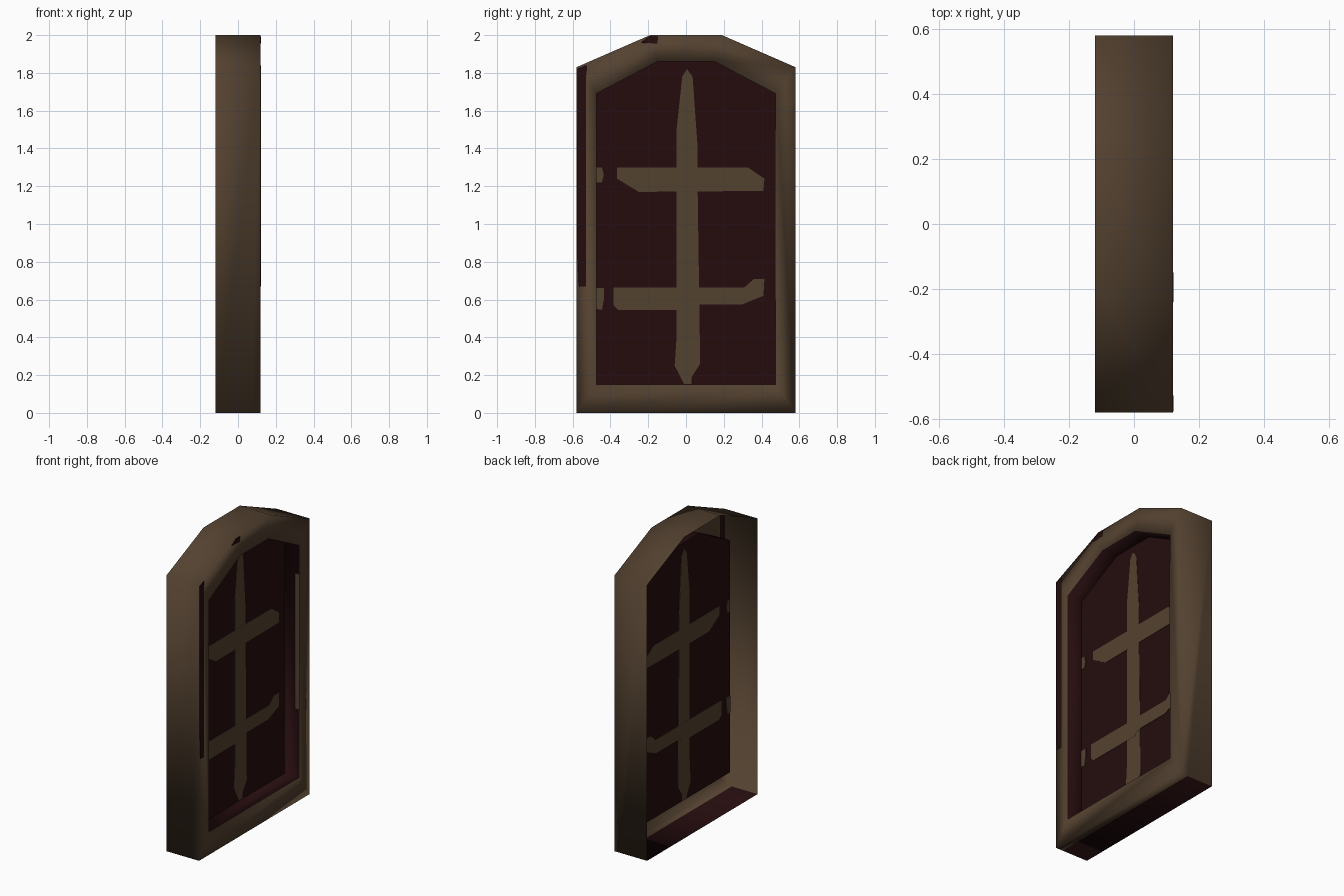
import bpy, bmesh

if "Cube" in bpy.data.objects:
    bpy.data.objects.remove(bpy.data.objects["Cube"])

# ---- colours
def mat(name, rgb):
    m = bpy.data.materials.new(name)
    m.diffuse_color = (*rgb, 1)
    m.use_nodes = True
    m.node_tree.nodes["Principled BSDF"].inputs["Base Color"].default_value = m.diffuse_color
    return m

BROWN = mat("weathered_brown", (0.088, 0.054, 0.030))
RED = mat("dark_red_glass", (0.018, 0.0036, 0.0042))

FRONT, BACK, PANE = 0.12, -0.12, 0.01     # x depths of rim, open back and pane


def make(name, bm, mats, smooth=False):
    me = bpy.data.meshes.new(name)
    for f in bm.faces:
        f.smooth = smooth
    bm.to_mesh(me)
    bm.free()
    for m in mats:
        me.materials.append(m)
    ob = bpy.data.objects.new(name, me)
    bpy.context.collection.objects.link(ob)
    return ob


def arch(half, bottom, shoulder, top_half, top):
    """Pointed-arch outline (y, z), counter-clockwise seen from +x."""
    return [(-half, bottom), (half, bottom), (half, shoulder),
            (top_half, top), (-top_half, top), (-half, shoulder)]


def plate(name, pts, m, x0, x1):
    """Thin prism from a (y, z) outline between two x depths."""
    bm = bmesh.new()
    a = [bm.verts.new((x0, y, z)) for y, z in pts]
    b = [bm.verts.new((x1, y, z)) for y, z in pts]
    bm.faces.new(a)
    bm.faces.new(b[::-1])
    n = len(pts)
    for i in range(n):
        j = (i + 1) % n
        bm.faces.new((a[i], b[i], b[j], a[j]))
    bmesh.ops.recalc_face_normals(bm, faces=bm.faces)
    return make(name, bm, [m])


OUTER = arch(0.58, 0.0, 1.83, 0.19, 2.0)
INNER = arch(0.475, 0.15, 1.69, 0.15, 1.86)

# ---- hollow frame shell: outer wall, front rim, inner lip (open at the back)
bm = bmesh.new()
ring = lambda x, pts: [bm.verts.new((x, y, z)) for y, z in pts]
ob_, of = ring(BACK, OUTER), ring(FRONT, OUTER)
inf, inb = ring(FRONT, INNER), ring(PANE, INNER)
for i in range(6):
    j = (i + 1) % 6
    wall = bm.faces.new((of[j], of[i], ob_[i], ob_[j]))
    bm.faces.new((of[i], of[j], inf[j], inf[i]))
    lip = bm.faces.new((inf[i], inf[j], inb[j], inb[i]))
    lip.material_index = 1
    if i == 0:
        floor = wall
# red underside behind the brown front strip
geom = [floor] + list(floor.edges) + list(floor.verts)
bmesh.ops.bisect_plane(bm, geom=geom, plane_co=(0.07, 0, 0), plane_no=(1, 0, 0))
bm.normal_update()
for f in bm.faces:
    c = f.calc_center_median()
    if f.normal.z < -0.9 and c.z < 0.01 and c.x < 0.07:
        f.material_index = 1
make("window_frame", bm, [BROWN, RED], smooth=True)

# ---- single-sheet pane
bm = bmesh.new()
bm.faces.new([bm.verts.new((PANE, y, z)) for y, z in INNER])
make("pane", bm, [RED])

# ---- painted glazing bars, visible from both sides
bars = {
    "upright_bar": [(-0.01, 0.152), (0.03, 0.152), (0.03, 0.19), (0.075, 0.26),
                    (0.062, 1.16), (0.062, 1.4), (0.035, 1.78), (0.005, 1.82),
                    (-0.02, 1.78), (-0.05, 1.5), (-0.05, 0.4), (-0.06, 0.25)],
    "upper_bar": [(-0.25, 1.17), (0.41, 1.175), (0.415, 1.24), (0.33, 1.298),
                  (-0.365, 1.298), (-0.365, 1.24)],
    "lower_bar": [(-0.36, 0.545), (0.02, 0.545), (0.06, 0.575), (0.3, 0.575),
                  (0.41, 0.62), (0.415, 0.71), (0.36, 0.71), (0.31, 0.665),
                  (-0.385, 0.665), (-0.385, 0.57)],
    "upper_bar_stub": [(-0.474, 1.22), (-0.445, 1.22), (-0.435, 1.26), (-0.445, 1.3), (-0.474, 1.3)],
    "lower_bar_stub": [(-0.474, 0.55), (-0.445, 0.545), (-0.435, 0.6), (-0.435, 0.66), (-0.474, 0.66)],
}
for k, (name, pts) in enumerate(bars.items()):
    t = 0.002 + 0.0003 * k
    plate(name, pts, BROWN, PANE - t, PANE + t)

# ---- paint patches on the rim and the lip
plate("rim_side_patch", [(-0.567, 0.67), (-0.53, 0.67), (-0.528, 1.84), (-0.575, 1.82), (-0.577, 0.9)],
      RED, FRONT - 0.001, FRONT + 0.001)
plate("rim_top_patch", [(-0.24, 1.96), (-0.15, 1.955), (-0.15, 1.992), (-0.195, 1.992)],
      RED, FRONT - 0.001, FRONT + 0.001)
plate("lip_patch", [(0.472, 0.6), (0.4755, 0.6), (0.4755, 1.5), (0.472, 1.5)],
      BROWN, 0.09, 0.1195)
